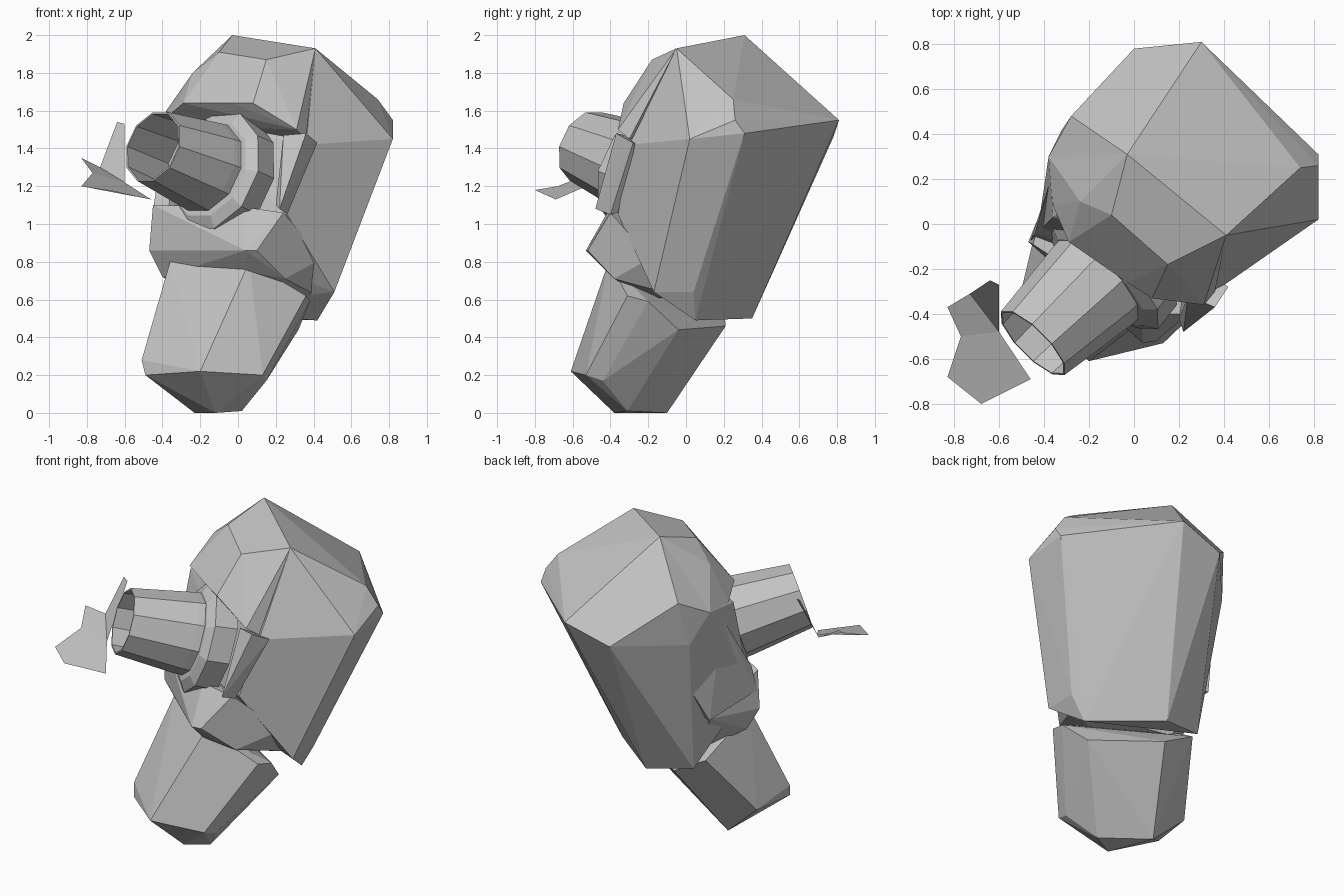
import bpy, bmesh, math
from mathutils import Vector

grey = bpy.data.materials.new("plain grey")
grey.diffuse_color = (0.55, 0.55, 0.55, 1)


def finish(name, bm):
    bmesh.ops.recalc_face_normals(bm, faces=bm.faces)
    me = bpy.data.meshes.new(name)
    bm.to_mesh(me)
    bm.free()
    me.materials.append(grey)
    ob = bpy.data.objects.new(name, me)
    bpy.context.collection.objects.link(ob)
    return ob


def hull(name, pts):
    """Faceted solid wrapped around a few corner points."""
    bm = bmesh.new()
    for p in pts:
        bm.verts.new(p)
    bmesh.ops.convex_hull(bm, input=bm.verts[:])
    loose = [v for v in bm.verts if not v.link_faces]
    bmesh.ops.delete(bm, geom=loose, context='VERTS')
    bmesh.ops.dissolve_limit(bm, angle_limit=math.radians(2),
                             verts=bm.verts[:], edges=bm.edges[:])
    return finish(name, bm)


def tube(name, axis, rings, sides=10):
    """Loft of polygon rings (x, y, z, radius), capped at both ends."""
    q = Vector(axis).to_track_quat('Z', 'Y')
    bm = bmesh.new()
    loops = []
    for x, y, z, r in rings:
        loops.append([bm.verts.new(Vector((x, y, z)) + q @ Vector(
            (r * math.cos(math.tau * i / sides), r * math.sin(math.tau * i / sides), 0)))
            for i in range(sides)])
    for a, b in zip(loops, loops[1:]):
        for i in range(sides):
            j = (i + 1) % sides
            bm.faces.new((a[i], a[j], b[j], b[i]))
    bm.faces.new(loops[0])
    bm.faces.new(loops[-1])
    return finish(name, bm)


# main tilted housing
hull("housing", [
    (-0.03, 0.31, 2.0), (0.41, -0.05, 1.93), (0.30, 0.81, 1.55), (0.0, 0.78, 1.46),
    (-0.28, 0.48, 1.70), (-0.38, 0.30, 1.60), (-0.32, 0.42, 1.42),
    (0.74, 0.25, 1.66), (0.82, 0.26, 1.55), (0.82, 0.31, 1.48), (0.82, 0.02, 1.45),
    (0.04, 0.35, 0.50), (0.42, 0.05, 0.49), (-0.25, 0.28, 0.55),
    (0.51, 0.04, 0.64), (0.51, -0.17, 0.64), (0.42, -0.24, 1.43),
    (0.36, -0.30, 1.42), (0.26, -0.36, 1.05), (-0.36, 0.03, 1.56), (-0.43, -0.04, 1.0)])

# brow overhanging the nozzle
hull("brow", [
    (-0.03, 0.31, 2.0), (0.41, -0.05, 1.93), (-0.10, 0.04, 1.91), (0.15, -0.18, 1.87),
    (-0.24, 0.10, 1.80), (-0.38, 0.30, 1.60), (-0.36, 0.08, 1.58), (-0.29, -0.08, 1.64),
    (-0.03, -0.26, 1.64), (0.08, -0.33, 1.64), (0.31, -0.36, 1.50), (0.36, -0.30, 1.45),
    (-0.28, 0.08, 1.52), (0.26, -0.18, 1.45)])

# lower chest with its projecting shelf
hull("chest_shelf", [
    (-0.47, -0.08, 0.86), (0.04, -0.53, 0.86), (0.10, -0.52, 0.86), (0.25, -0.38, 0.71),
    (0.45, -0.19, 0.82), (-0.40, -0.05, 0.72), (0.05, -0.42, 0.75),
    (-0.45, -0.09, 1.10), (0.03, -0.40, 1.09), (0.24, -0.40, 1.06),
    (0.42, -0.05, 0.62), (0.10, -0.20, 0.60), (-0.20, 0.10, 0.60), (-0.34, 0.24, 0.88)])

# lower grip with bevelled foot
hull("grip", [
    (-0.20, -0.61, 0.22), (-0.51, -0.33, 0.28), (-0.49, -0.36, 0.20), (0.13, -0.53, 0.20),
    (0.15, -0.44, 0.17), (0.02, -0.31, 0.01), (-0.12, -0.38, 0.0), (-0.23, -0.10, 0.0),
    (-0.45, -0.08, 0.20), (0.32, -0.04, 0.44), (-0.06, 0.21, 0.46), (-0.28, 0.20, 0.58),
    (0.06, -0.41, 0.80), (-0.36, -0.14, 0.80), (0.36, -0.31, 0.62), (0.38, -0.20, 0.59)])

# side plates
hull("right_plate", [
    (0.22, -0.48, 1.08), (0.36, -0.37, 1.48), (0.42, -0.28, 1.43), (0.26, -0.40, 1.05),
    (0.20, -0.42, 1.10), (0.24, -0.32, 1.47), (0.30, -0.20, 1.40), (0.22, -0.28, 1.08)])
left = [(-0.23, 0.46, 1.30), (-0.35, 0.26, 0.88), (-0.46, -0.07, 0.98),
        (-0.44, -0.04, 1.14), (-0.38, 0.17, 1.51)]
hull("left_plate", left + [(x + 0.14, y - 0.05, z) for x, y, z in left])

# round collar and hollow nozzle
aim = (-0.66, -0.66, 0.30)
tube("collar", aim, [
    (-0.05, -0.12, 1.24, 0.34), (-0.13, -0.23, 1.28, 0.335), (-0.15, -0.26, 1.29, 0.27)])
tube("nozzle", aim, [
    (-0.14, -0.23, 1.29, 0.25), (-0.19, -0.28, 1.31, 0.245), (-0.45, -0.53, 1.41, 0.20),
    (-0.45, -0.53, 1.41, 0.19), (-0.22, -0.30, 1.32, 0.21)])

# thin folded flap below the nozzle mouth
bm = bmesh.new()
v = [bm.verts.new(p) for p in (
    (-0.77, -0.50, 1.27), (-0.60, -0.48, 1.22), (-0.46, -0.69, 1.13), (-0.68, -0.80, 1.18),
    (-0.83, -0.68, 1.20), (-0.83, -0.37, 1.35), (-0.73, -0.31, 1.30), (-0.64, -0.25, 1.54),
    (-0.60, -0.27, 1.53))]
for idx in ((0, 4, 3, 2, 1), (0, 1, 6, 5), (6, 1, 8, 7)):
    bm.faces.new([v[i] for i in idx])
finish("flap", bm)
